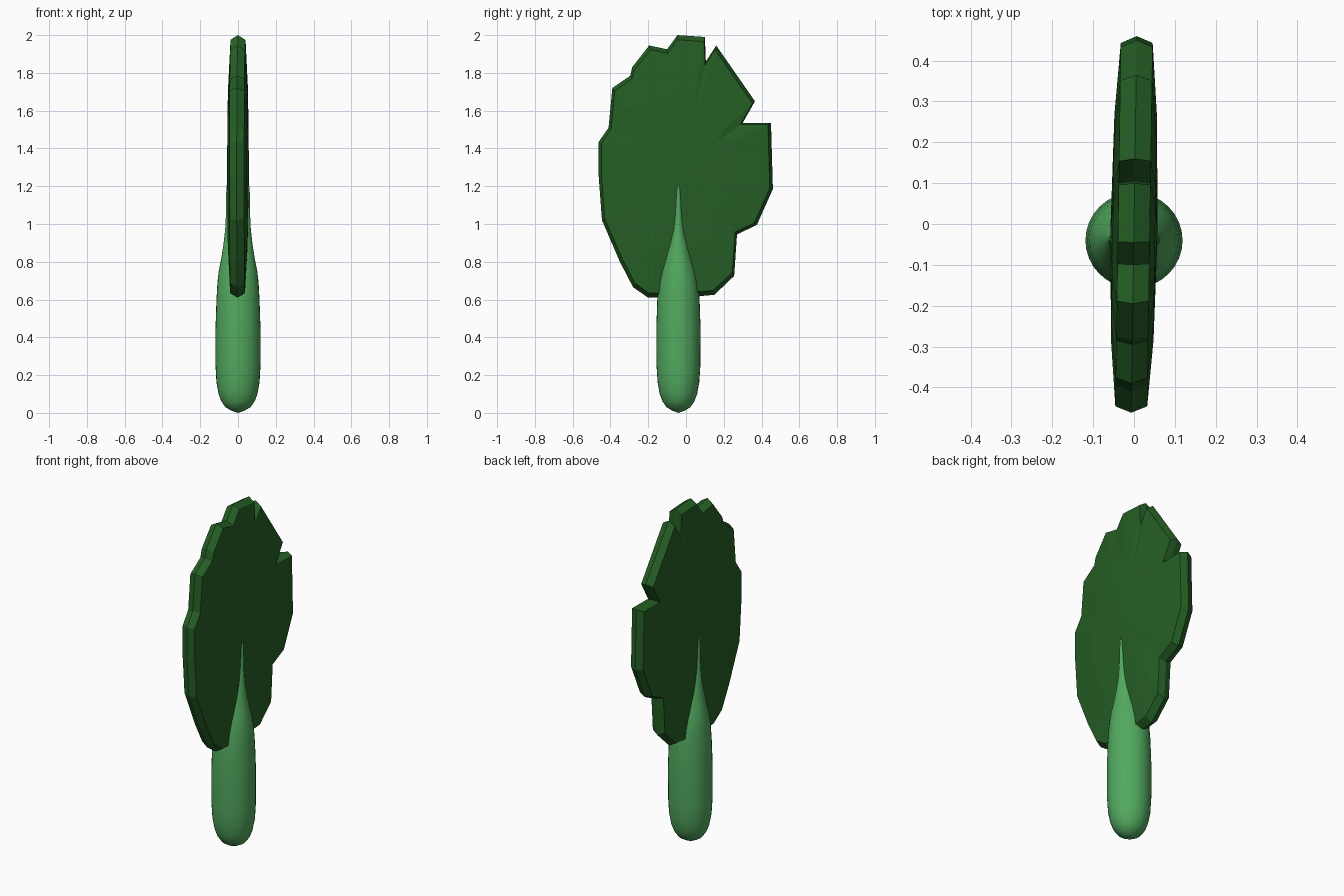
import bpy, bmesh, math

if "Cube" in bpy.data.objects:
    bpy.data.objects.remove(bpy.data.objects["Cube"])


def material(name, rgb):
    m = bpy.data.materials.new(name)
    m.diffuse_color = (*rgb, 1)
    m.use_nodes = True
    m.node_tree.nodes["Principled BSDF"].inputs["Base Color"].default_value = m.diffuse_color
    return m


def finish(bm, name, mat):
    bmesh.ops.recalc_face_normals(bm, faces=bm.faces[:])
    me = bpy.data.meshes.new(name)
    bm.to_mesh(me)
    bm.free()
    me.materials.append(mat)
    ob = bpy.data.objects.new(name, me)
    bpy.context.collection.objects.link(ob)
    return ob


def bridge(bm, a, b):
    n = len(a)
    for i in range(n):
        j = (i + 1) % n
        bm.faces.new((a[i], a[j], b[j], b[i]))


def fan(bm, ring, tip):
    for i in range(len(ring)):
        bm.faces.new((ring[i], ring[(i + 1) % len(ring)], tip))


leaf_green = material("dark leaf green", (0.018, 0.112, 0.018))
stem_green = material("light stem green", (0.085, 0.40, 0.115))

# Leaf: notched outline (y, z), ridged rim, gently domed on both sides
outline = [(-0.045, 2.0), (0.10, 1.99), (0.105, 1.86), (0.16, 1.945),
           (0.365, 1.65), (0.30, 1.535), (0.45, 1.535), (0.46, 1.185),
           (0.375, 0.995), (0.27, 0.945), (0.255, 0.725), (0.15, 0.625),
           (-0.02, 0.61), (-0.20, 0.61), (-0.28, 0.665), (-0.35, 0.80),
           (-0.445, 1.02), (-0.462, 1.25), (-0.462, 1.435), (-0.41, 1.51),
           (-0.39, 1.72), (-0.295, 1.785), (-0.285, 1.83), (-0.195, 1.945),
           (-0.10, 1.925)]
CY, CZ = -0.02, 1.3
bm = bmesh.new()


def leaf_ring(scale, x):
    ring = []
    for y, z in outline:
        yy, zz = CY + (y - CY) * scale, CZ + (z - CZ) * scale
        ring.append(bm.verts.new((x + 0.015 * yy, yy, zz)))
    return ring


rim = leaf_ring(1.0, 0)
for side in (-1, 1):
    edge = leaf_ring(0.965, side * 0.039)
    middle = leaf_ring(0.6, side * 0.052)
    bridge(bm, rim, edge)
    bridge(bm, edge, middle)
    fan(bm, middle, bm.verts.new((side * 0.058, CY, CZ)))
finish(bm, "leaf", leaf_green)

# Stem: oval rings (z, half width in x, half width in y) tapering up the leaf
profile = [(0.012, 0.035, 0.033), (0.03, 0.066, 0.063), (0.06, 0.088, 0.084),
           (0.10, 0.103, 0.099), (0.16, 0.114, 0.110), (0.25, 0.119, 0.116),
           (0.45, 0.119, 0.117), (0.60, 0.114, 0.112), (0.69, 0.109, 0.104),
           (0.75, 0.102, 0.093), (0.82, 0.088, 0.075), (0.90, 0.076, 0.056),
           (0.97, 0.068, 0.039), (1.05, 0.064, 0.030), (1.13, 0.063, 0.025),
           (1.18, 0.062, 0.020), (1.205, 0.060, 0.010)]
SIDES, SY = 32, -0.04
bm = bmesh.new()
rings = []
for z, rx, ry in profile:
    rings.append([bm.verts.new((rx * math.cos(2 * math.pi * i / SIDES),
                                SY + ry * math.sin(2 * math.pi * i / SIDES), z))
                  for i in range(SIDES)])
for a, b in zip(rings, rings[1:]):
    bridge(bm, a, b)
fan(bm, rings[0], bm.verts.new((0, SY, 0)))
fan(bm, rings[-1], bm.verts.new((0, SY, 1.212)))
stem = finish(bm, "stem", stem_green)
for p in stem.data.polygons:
    p.use_smooth = True
